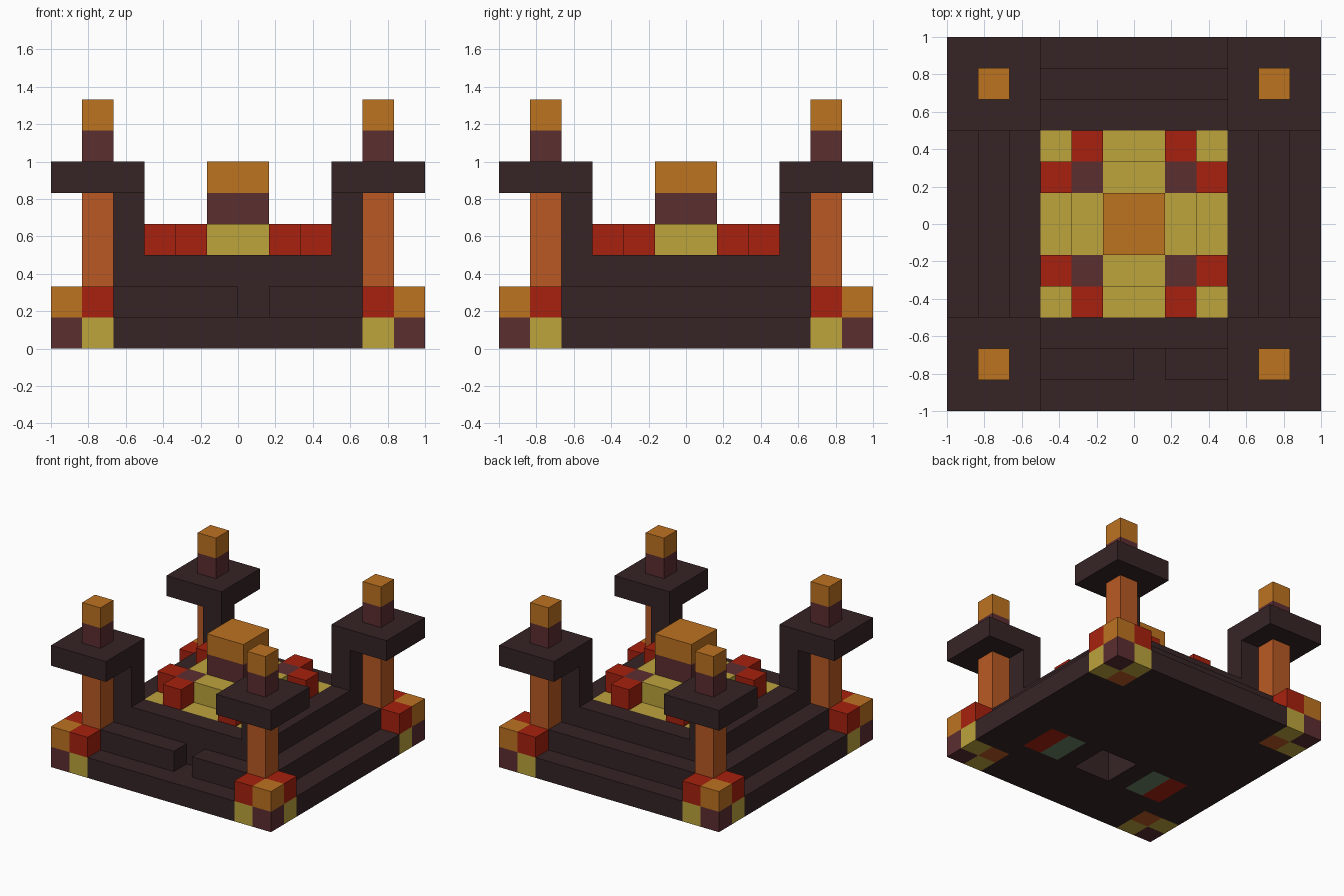
import bpy
import bmesh

if "Cube" in bpy.data.objects:
    bpy.data.objects.remove(bpy.data.objects["Cube"], do_unlink=True)

CELL = 1 / 6  # everything sits on a grid of twelve cells per side


def linear(c):
    c /= 255
    return c / 12.92 if c <= 0.04045 else ((c + 0.055) / 1.055) ** 2.4


def material(name, r, g, b):
    mat = bpy.data.materials.new(name)
    mat.use_nodes = True
    colour = (linear(r), linear(g), linear(b), 1)
    mat.diffuse_color = colour
    bsdf = mat.node_tree.nodes["Principled BSDF"]
    bsdf.inputs["Base Color"].default_value = colour
    bsdf.inputs["Roughness"].default_value = 0.9
    return mat


dark = material("dark_brown", 54, 36, 37)
maroon = material("maroon", 92, 46, 48)
amber = material("amber", 190, 115, 33)
copper = material("copper", 186, 90, 36)
red = material("red", 167, 33, 15)
yellow = material("straw_yellow", 189, 164, 60)
green = material("sage_green", 108, 130, 98)


def blocks(name, mat, boxes, z, mirror=""):
    """One object of boxes (x0, x1, y0, y1) in cells, spanning heights z."""
    bm = bmesh.new()
    for x0, x1, y0, y1 in boxes:
        verts = bmesh.ops.create_cube(bm, size=1)["verts"]
        for v in verts:
            v.co.x = CELL * (x1 if v.co.x > 0 else x0)
            v.co.y = CELL * (y1 if v.co.y > 0 else y0)
            v.co.z = CELL * (z[1] if v.co.z > 0 else z[0])
    mesh = bpy.data.meshes.new(name)
    bm.to_mesh(mesh)
    bm.free()
    mesh.materials.append(mat)
    obj = bpy.data.objects.new(name, mesh)
    bpy.context.collection.objects.link(obj)
    if mirror:
        mod = obj.modifiers.new("Mirror", "MIRROR")
        mod.use_axis = ("x" in mirror, "y" in mirror, False)
        mod.use_mirror_merge = False
    return obj


# Stepped base, with a square shaft open underneath
blocks("lower_step", dark, [(-4, 4, -6, -3), (-4, 4, -1, 6)], (0, 1))
blocks("lower_step_sides", dark, [(4, 6, -4, 4), (1, 2, -3, -1)], (0, 1), "x")
blocks("middle_step", dark, [(-4, 4, -4, -3), (-4, 4, -1, 5)], (1, 2))
blocks("middle_step_sides", dark, [(4, 5, -4, 4), (1, 4, -3, -1)], (1, 2), "x")
# Front of the middle step has a one-cell gap
blocks("middle_step_front", dark, [(-4, 0, -5, -4), (1, 4, -5, -4)], (1, 2))
blocks("upper_step_ends", dark, [(-4, 4, 3, 4)], (2, 3), "y")
blocks("upper_step_sides", dark, [(3, 4, -3, 3)], (2, 3), "x")
blocks("floor_underlay", dark, [(-3, 3, -3, 3)], (2, 2.5))

# Inlays on the underside
blocks("underside_green_inlay", green, [(2, 3, -3, -1)], (0, 1), "x")
blocks("underside_red_inlay", red, [(3, 4, -3, -1)], (0, 1), "x")

# Court floor, raised cross and centre altar
blocks("court_floor", yellow, [(-3, 3, -3, 3)], (2.5, 3))
blocks("raised_cross", yellow, [(-1, 1, -2, 2), (-2, -1, -1, 1), (1, 2, -1, 1)], (3, 4))
blocks("altar_body", maroon, [(-1, 1, -1, 1)], (4, 5))
blocks("altar_top", amber, [(-1, 1, -1, 1)], (5, 6))
blocks("court_red_blocks", red, [(1, 2, 2, 3), (2, 3, 1, 2)], (3, 4), "xy")
blocks("court_maroon_blocks", maroon, [(1, 2, 1, 2)], (3, 4), "xy")

# Corner footings
blocks("footing_corner_base", maroon, [(5, 6, 5, 6)], (0, 1), "xy")
blocks("footing_corner_top", amber, [(5, 6, 5, 6)], (1, 2), "xy")
blocks("footing_side_base", yellow, [(4, 5, 5, 6), (5, 6, 4, 5)], (0, 1), "xy")
blocks("footing_side_top", red, [(4, 5, 5, 6), (5, 6, 4, 5)], (1, 2), "xy")

# Corner towers
blocks("tower_pillar", copper, [(4, 5, 4, 5)], (0, 5), "xy")
blocks("tower_inner_post", dark, [(3, 4, 3, 4)], (3, 5), "xy")
blocks("tower_cap", dark, [(3, 6, 3, 6)], (5, 6), "xy")
blocks("tower_lamp_base", maroon, [(4, 5, 4, 5)], (6, 7), "xy")
blocks("tower_lamp", amber, [(4, 5, 4, 5)], (7, 8), "xy")
